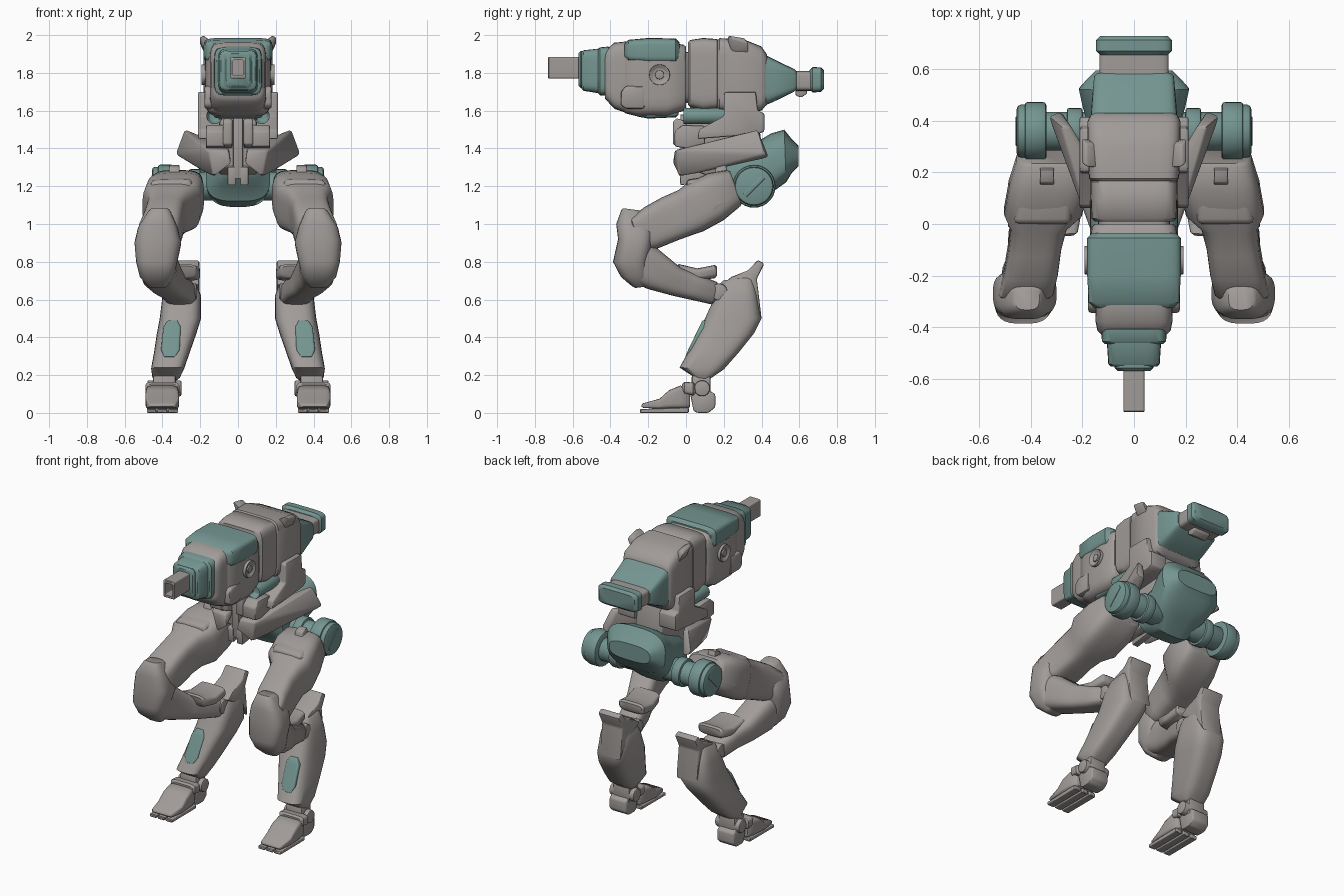
import bpy, bmesh, math
from mathutils import Vector, Matrix


def material(name, col):
    m = bpy.data.materials.new(name)
    m.diffuse_color = (*col, 1)
    return m


GREY = material("warm grey", (0.355, 0.33, 0.318))
TEAL = material("muted teal", (0.175, 0.30, 0.28))


def finish(name, bm, mat, mirror=False, angle=42):
    bmesh.ops.recalc_face_normals(bm, faces=bm.faces)
    me = bpy.data.meshes.new(name)
    bm.to_mesh(me)
    bm.free()
    me.materials.append(mat)
    ob = bpy.data.objects.new(name, me)
    bpy.context.collection.objects.link(ob)
    for o in bpy.context.selected_objects:
        o.select_set(False)
    ob.select_set(True)
    bpy.context.view_layer.objects.active = ob
    bpy.ops.object.shade_smooth_by_angle(angle=math.radians(angle))
    if mirror:
        md = ob.modifiers.new("mirror", "MIRROR")
        md.use_mirror_merge = False
    return ob


def loft(name, stations, mat, e=4, r=0.012, mirror=False, bore=0, n=28):
    """Skin rounded sections; station = (y, z of one edge, y, z of opposite edge, x0, x1)."""
    rings = []
    for y1, z1, y2, z2, x0, x1 in stations:
        a, b = Vector((0, y1, z1)), Vector((0, y2, z2))
        rings.append([(a + b) / 2 + Vector(((x0 + x1) / 2, 0, 0)), (a - b) / 2, (x1 - x0) / 2])
    head, tail = rings[0][0].copy(), rings[-1][0].copy()
    d0 = (rings[1][0] - head).normalized()
    d1 = (rings[-2][0] - tail).normalized()
    first = [head, rings[0][1] * (1 - r / rings[0][1].length), rings[0][2] - r]
    last = [tail, rings[-1][1] * (1 - r / rings[-1][1].length), rings[-1][2] - r]
    rings[0][0] = head + d0 * r
    rings[-1][0] = tail + d1 * r
    rings = [first] + rings + [last]
    if bore:
        rings = [[head + d0 * bore, first[1] * .75, first[2] * .75],
                 [head, first[1] * .75, first[2] * .75]] + rings
    bm = bmesh.new()
    loops = []
    for c, u, w in rings:
        loop = []
        for i in range(n):
            t = 2 * math.pi * (i + .5) / n
            cx, sx = math.cos(t), math.sin(t)
            px = math.copysign(abs(cx) ** (2 / e), cx)
            pu = math.copysign(abs(sx) ** (2 / e), sx)
            loop.append(bm.verts.new(c + u * pu + Vector((w * px, 0, 0))))
        loops.append(loop)
    for A, B in zip(loops, loops[1:]):
        for i in range(n):
            bm.faces.new((A[i], A[(i + 1) % n], B[(i + 1) % n], B[i]))
    bm.faces.new(loops[0])
    bm.faces.new(loops[-1])
    return finish(name, bm, mat, mirror)


def bevel_all(bm, w):
    if w:
        es = [k for k in bm.edges if len(k.link_faces) == 2 and k.calc_face_angle(0) > .4]
        bmesh.ops.bevel(bm, geom=es, offset=w, segments=2, profile=.5, affect='EDGES', clamp_overlap=True)


def prism(name, prof, x0, x1, mat, w=.012, mirror=False):
    """Side (y, z) outline pushed from x0 to x1."""
    bm = bmesh.new()
    f = bm.faces.new([bm.verts.new((x0, y, z)) for y, z in prof])
    g = bmesh.ops.extrude_face_region(bm, geom=[f])["geom"]
    bmesh.ops.translate(bm, verts=[v for v in g if isinstance(v, bmesh.types.BMVert)], vec=(x1 - x0, 0, 0))
    bmesh.ops.recalc_face_normals(bm, faces=bm.faces)
    bevel_all(bm, w)
    return finish(name, bm, mat, mirror)


def hull(name, pts, mat, w=.012, mirror=True):
    bm = bmesh.new()
    for p in pts:
        bm.verts.new(p)
    bmesh.ops.convex_hull(bm, input=bm.verts)
    bmesh.ops.dissolve_limit(bm, angle_limit=.12, verts=bm.verts, edges=bm.edges)
    bevel_all(bm, w)
    return finish(name, bm, mat, mirror)


def cyl(name, a, b, rad, mat, w=.008, mirror=True, bore=0):
    a, b = Vector(a), Vector(b)
    bm = bmesh.new()
    rot = (b - a).to_track_quat('Z', 'Y').to_matrix().to_4x4()
    bmesh.ops.create_cone(bm, cap_ends=True, segments=28, radius1=rad, radius2=rad, depth=(b - a).length,
                          matrix=Matrix.Translation((a + b) / 2) @ rot)
    if bore:  # recess the cap at end a
        cap = min((f for f in bm.faces if len(f.verts) > 4), key=lambda f: (f.calc_center_median() - a).length)
        bmesh.ops.inset_region(bm, faces=[cap], thickness=rad * .35)
        bmesh.ops.translate(bm, verts=cap.verts, vec=(b - a).normalized() * bore)
    bevel_all(bm, w)
    return finish(name, bm, mat, mirror)


def block(name, sections, mat, **k):
    """Loft along y; section = (y, z low, z high, half width)."""
    return loft(name, [(y, hi, y, lo, -h, h) for y, lo, hi, h in sections], mat, **k)


# --- gun-shaped head
block("barrel", [(-.73, 1.77, 1.885, .041), (-.5, 1.77, 1.885, .041)], GREY, e=12, r=.004, bore=.08)
block("nose_tip", [(-.57, 1.72, 1.915, .075), (-.53, 1.72, 1.915, .075)], TEAL, e=6)
block("nose", [(-.553, 1.705, 1.92, .10), (-.44, 1.69, 1.93, .106)], TEAL, e=6, r=.01)
block("nose_collar", [(-.465, 1.68, 1.935, .125), (-.40, 1.68, 1.94, .127)], TEAL, e=6, r=.01)
block("snout", [(-.43, 1.65, 1.93, .142), (-.38, 1.61, 1.96, .149), (-.30, 1.585, 1.965, .15)], GREY, e=6, r=.015)
block("head_shell", [(-.33, 1.585, 1.955, .155), (-.26, 1.57, 1.965, .172), (-.1, 1.57, 1.965, .176),
                     (0, 1.60, 1.95, .165)], GREY, e=6)
block("chin", [(-.27, 1.57, 1.63, .10), (-.2, 1.558, 1.63, .13), (-.04, 1.565, 1.63, .12)], TEAL, e=6)
block("top_cover", [(-.325, 1.86, 1.975, .176), (-.2, 1.85, 1.985, .182), (-.035, 1.85, 1.982, .182)], TEAL, e=6, r=.02)
hull("cheek_plate", [(x, y, z) for x in (.1, .178) for y, z in
                     ((-.345, 1.63), (-.345, 1.70), (-.32, 1.73), (-.22, 1.73), (-.22, 1.61), (-.32, 1.61))], GREY)
cyl("side_knob", (.195, -.14, 1.79), (.15, -.14, 1.79), .055, GREY, .005, bore=.015)
cyl("knob_centre", (.15, -.14, 1.79), (.19, -.14, 1.79), .024, GREY, .004)
block("neck_gap", [(-.03, 1.64, 1.91, .14), (.05, 1.64, 1.91, .14)], GREY, e=6)
block("rear_body_front", [(.01, 1.62, 1.975, .165), (.09, 1.60, 1.985, .168), (.175, 1.61, 1.98, .17)], GREY, e=7)
block("rear_body", [(.165, 1.60, 1.985, .175), (.3, 1.585, 1.98, .182), (.40, 1.60, 1.94, .18),
                    (.43, 1.62, 1.91, .172)], GREY, e=7)
hull("ear", [(.13, .22, 1.96), (.13, .31, 1.95), (.185, .22, 2.0), (.185, .31, 1.985), (.205, .24, 1.985),
             (.205, .33, 1.96), (.17, .24, 1.90), (.17, .33, 1.89)], GREY, .008)
block("tail_cone", [(.41, 1.63, 1.895, .168), (.46, 1.645, 1.875, .165), (.585, 1.70, 1.82, .155)], TEAL, e=7)
block("tail_neck", [(.57, 1.705, 1.81, .135), (.68, 1.705, 1.81, .135)], GREY, e=7)
block("tail_bar", [(.655, 1.695, 1.83, .147), (.73, 1.70, 1.83, .147)], TEAL, e=6, r=.016)
prism("tail_hook", [(.58, 1.72), (.58, 1.68), (.61, 1.67), (.64, 1.69), (.64, 1.72)], -.06, .06, GREY, .005)

# --- torso
prism("spine", [(.0, 1.6), (.38, 1.62), (.4, 1.4), (.3, 1.3), (.1, 1.26), (.0, 1.3), (.0, 1.5)], -.1, .1, GREY)
prism("front_column", [(-.03, 1.58), (.05, 1.58), (.1, 1.24), (-.03, 1.24)], -.026, .026, GREY, .006)
prism("lower_finger", [(-.035, 1.3), (.2, 1.34), (.2, 1.26), (.08, 1.22), (-.03, 1.205)], .012, .055, GREY, .006, True)
prism("chest_block", [(-.07, 1.54), (-.05, 1.56), (.0, 1.545), (.1, 1.52), (.1, 1.42), (0, 1.40), (-.07, 1.42)],
      .03, .08, GREY, .01, True)
prism("chest_side", [(-.06, 1.49), (-.02, 1.525), (.1, 1.52), (.1, 1.42), (0, 1.40), (-.06, 1.41)],
      .07, .17, GREY, .01, True)
prism("shoulder_bracket", [(.06, 1.45), (.07, 1.5), (.2, 1.57), (.2, 1.69), (.215, 1.70), (.37, 1.70), (.38, 1.6),
                           (.415, 1.585), (.415, 1.49), (.38, 1.475)], .09, .212, GREY, .012, True)
cyl("small_thruster", (.125, -.015, 1.572), (.125, .24, 1.572), .043, TEAL, .005, bore=.04)
block("neck_post", [(.02, 1.5, 1.64, .07), (.32, 1.5, 1.64, .09)], TEAL, e=5)
hull("skirt_plate", [(.05, -.06, 1.39), (.16, -.05, 1.39), (.035, -.07, 1.32), (.13, -.035, 1.245), (.285, .38, 1.5),
                     (.333, .42, 1.37), (.245, .38, 1.485), (.285, .44, 1.35), (.05, .05, 1.41)], GREY, .012)

# --- pelvis and hip joints
loft("pelvis", [(.12, 1.32, .17, 1.2, -.11, .11), (.22, 1.36, .24, 1.12, -.17, .17), (.35, 1.42, .36, 1.09, -.17, .17),
                (.45, 1.48, .46, 1.17, -.20, .20), (.52, 1.50, .53, 1.22, -.215, .215),
                (.595, 1.45, .595, 1.27, -.185, .185)], TEAL, e=3, r=.035)
cyl("hip_axle", (.1, .36, 1.2), (.36, .36, 1.2), .075, TEAL)
cyl("hip_collar", (.2, .36, 1.2), (.26, .36, 1.2), .09, TEAL)
cyl("hip_ring", (.34, .36, 1.2), (.425, .36, 1.2), .114, TEAL, .014)
cyl("hip_cap", (.38, .36, 1.2), (.455, .36, 1.2), .103, TEAL, .016)
o = hull("hip_slot_bar", [(x, y, z) for x in (.43, .459) for y in (-.07, .07) for z in (-.013, .013)], TEAL, .003)
o.data.transform(Matrix.Translation((0, .36, 1.2)) @ Matrix.Rotation(math.radians(45), 4, 'X'))

# --- thigh, knee and shank
loft("thigh", [(.23, 1.29, .30, 1.10, .185, .455), (.12, 1.27, .2, 1.02, .18, .485), (.01, 1.22, .09, .96, .20, .505),
               (-.04, 1.18, .03, .94, .26, .48), (-.13, 1.14, -.04, .915, .282, .488), (-.22, 1.09, -.15, .87, .295, .505),
               (-.3, 1.03, -.25, .85, .315, .53)], GREY, e=4, mirror=True)
hull("thigh_plate", [(.23, .245, 1.27), (.42, .245, 1.27), (.25, .0, 1.235), (.46, .0, 1.23), (.23, .0, 1.12),
                     (.505, .01, 1.1), (.2, .2, 1.12), (.487, .2, 1.1), (.483, .13, 1.03)], GREY, .02)
hull("thigh_knob", [(x, y, z) for x in (.31, .365) for y, z in ((.13, 1.2), (.24, 1.2), (.16, 1.30), (.21, 1.315))], GREY, .006)
loft("knee_guard", [(-.345, 1.085, -.23, 1.07, .355, .475), (-.37, 1.0, -.17, .95, .32, .53),
                    (-.36, .92, -.18, .88, .30, .548), (-.387, .8, -.2, .8, .32, .54), (-.345, .72, -.2, .72, .34, .52),
                    (-.28, .66, -.2, .67, .37, .48)], GREY, e=3, mirror=True)
loft("shank", [(-.26, .93, -.33, .71, .33, .525), (-.15, .87, -.2, .655, .32, .51), (-.03, .77, -.07, .62, .285, .46),
               (.06, .735, .02, .60, .25, .42), (.175, .69, .15, .57, .22, .39)], GREY, e=3.4, mirror=True)
loft("calf_pad", [(-.05, .79, -.03, .71, .22, .41), (.06, .765, .06, .70, .20, .40), (.165, .785, .165, .715, .20, .385)],
     GREY, e=4, mirror=True)
cyl("shin_pin", (.22, .175, .64), (.39, .175, .64), .045, GREY)

# --- lower leg with teal front panel
loft("lower_leg", [(.185, .70, .36, .72, .225, .375), (.155, .62, .38, .62, .195, .40), (.10, .5, .40, .5, .195, .415),
                   (.06, .42, .36, .42, .22, .43), (.01, .32, .28, .32, .255, .445), (-.035, .24, .2, .23, .285, .46),
                   (.04, .18, .13, .17, .31, .455)], GREY, e=3.4, mirror=True)
loft("shin_panel", [(.087, .49, .15, .49, .32, .372), (.07, .455, .13, .455, .303, .395),
                    (.012, .335, .08, .335, .308, .408), (-.005, .295, .06, .295, .33, .392)], TEAL, e=8, r=.003, mirror=True)
prism("heel_fin", [(.19, .68), (.24, .72), (.33, .755), (.38, .81), (.415, .79), (.375, .71), (.4, .5), (.34, .6)],
      .205, .36, GREY, .01, True)

# --- foot
cyl("ankle_pin", (.30, .085, .13), (.48, .085, .13), .042, GREY)
hull("ankle_block", [(x, y, z) for x in (.33, .45) for y, z in ((.03, .1), (.03, .2), (.13, .2), (.13, .08))], GREY)
prism("heel", [(.02, .11), (.04, .01), (.06, 0), (.12, 0), (.155, .03), (.155, .1), (.12, .12)], .335, .46, GREY, .01, True)
loft("foot", [(-.235, .05, -.235, .025, .33, .475), (-.14, .075, -.14, .022, .312, .488), (-.09, .12, -.09, .022, .312, .49),
              (-.03, .145, -.03, .022, .315, .487), (.02, .13, .02, .022, .325, .475)], GREY, e=6, r=.008, mirror=True)
loft("foot_cuff", [(-.02, .165, -.02, .10, .31, .49), (.05, .16, .05, .09, .31, .49)], GREY, e=5, mirror=True)
for i, x in enumerate((.342, .4, .458)):
    loft("toe_%d" % (i + 1), [(-.243, .02, -.243, 0, x - .025, x + .025), (.015, .028, .015, 0, x - .025, x + .025)],
         GREY, e=6, r=.004, mirror=True)
